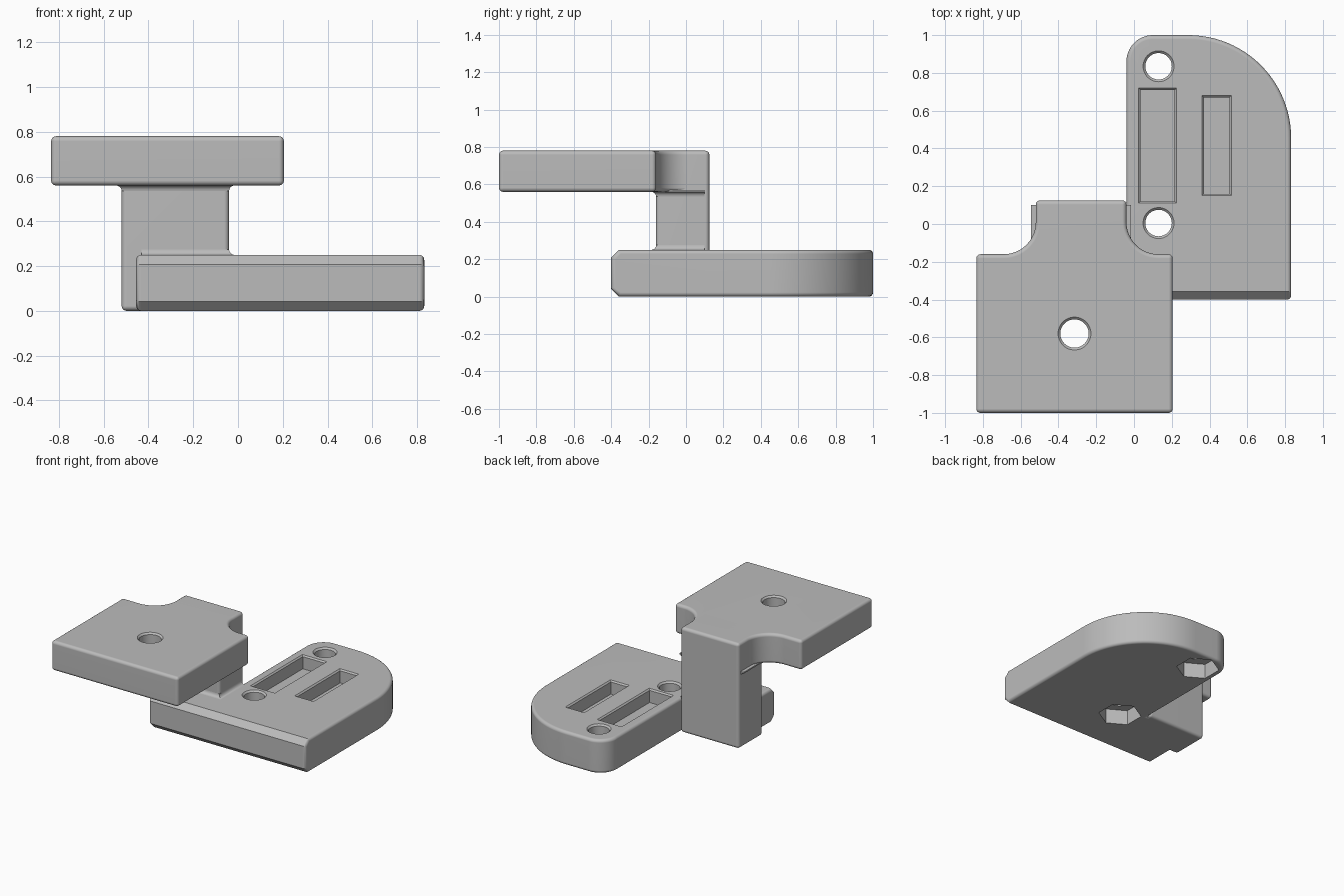
import bpy, bmesh, math
from mathutils import Vector

cube = bpy.data.objects.get("Cube")
if cube:
    bpy.data.objects.remove(cube, do_unlink=True)

GREY = (0.5, 0.5, 0.5, 1)
grey = bpy.data.materials.new("grey plastic")
grey.use_nodes = True
grey.diffuse_color = GREY
grey.node_tree.nodes["Principled BSDF"].inputs["Base Color"].default_value = GREY

BASE_TOP, PLATE_LOW, TOP = 0.25, 0.56, 0.78
COL = (-0.52, -0.16, -0.04, 0.125)      # column x0, y0, x1, y1


def arc(cx, cy, r, a0, a1, n=24):
    angles = [math.radians(a0 + (a1 - a0) * i / n) for i in range(n + 1)]
    return [(cx + r * math.cos(a), cy + r * math.sin(a)) for a in angles]


def rect(x0, y0, x1, y1):
    return [(x0, y0), (x1, y0), (x1, y1), (x0, y1)]


def loft(name, rings):
    """Closed solid through (z, outline) rings with equal point counts."""
    bm = bmesh.new()
    loops = [[bm.verts.new((x, y, z)) for x, y in pts] for z, pts in rings]
    n = len(loops[0])
    bm.faces.new(loops[0])
    bm.faces.new(loops[-1])
    for low, high in zip(loops, loops[1:]):
        for i in range(n):
            j = (i + 1) % n
            bm.faces.new((low[i], low[j], high[j], high[i]))
    bmesh.ops.recalc_face_normals(bm, faces=bm.faces)
    mesh = bpy.data.meshes.new(name)
    bm.to_mesh(mesh)
    bm.free()
    ob = bpy.data.objects.new(name, mesh)
    mesh.materials.append(grey)
    bpy.context.collection.objects.link(ob)
    return ob


def finish(ob, cutters=(), radius=0.022):
    """Round the sharp edges, cut the openings and smooth the fillets."""
    bpy.ops.object.select_all(action="DESELECT")
    bpy.context.view_layer.objects.active = ob
    ob.select_set(True)
    if radius:
        bev = ob.modifiers.new("rounding", "BEVEL")
        bev.width, bev.segments = radius, 4
        bev.limit_method, bev.angle_limit = "ANGLE", math.radians(60)
        bpy.ops.object.modifier_apply(modifier="rounding")
    for cutter in cutters:
        cut = ob.modifiers.new("cut", "BOOLEAN")
        cut.operation, cut.solver, cut.object = "DIFFERENCE", "EXACT", cutter
        bpy.ops.object.modifier_apply(modifier="cut")
        bpy.data.objects.remove(cutter, do_unlink=True)
    bpy.ops.object.shade_smooth_by_angle(angle=math.radians(30))
    weighted = ob.modifiers.new("flat faces", "WEIGHTED_NORMAL")
    weighted.keep_sharp = True


def hole(x, y, r, low, high, lip=0.012):
    rings = [(low - lip, r + 2 * lip), (low + lip, r), (high - lip, r), (high + lip, r + 2 * lip)]
    return loft("hole_cutter", [(z, arc(x, y, q, 0, 352.5, 47)) for z, q in rings])


def slot(x0, y0, x1, y1, depth=0.1, lip=0.01):
    rings = [(BASE_TOP - depth, 0), (BASE_TOP - lip, 0), (BASE_TOP + lip, 2 * lip)]
    return loft("slot_cutter", [(z, rect(x0 - o, y0 - o, x1 + o, y1 + o)) for z, o in rings])


def nut_pocket(x, y):
    hexagon = arc(x, y, 0.147, 90, 390, 5)
    return loft("nut_cutter", [(-0.05, hexagon), (0.11, hexagon)])


# Base: one large and one small rounded back corner, chamfered front
outline = ([(-0.455, -0.4), (0.832, -0.4)] + arc(0.287, 0.455, 0.545, 0, 90)
           + arc(0.1, 0.86, 0.14, 90, 180) + [(-0.04, 0.1), (-0.455, 0.1)])
base = loft("base", [(0, outline), (BASE_TOP, outline)])
bm = bmesh.new()
bm.from_mesh(base.data)
front = [e for e in bm.edges if all(v.co.y < -0.39 for v in e.verts)
         and abs(e.verts[0].co.z - e.verts[1].co.z) < 0.01]
bmesh.ops.bevel(bm, geom=front, offset=0.042, segments=1, affect="EDGES")
bm.to_mesh(base.data)
bm.free()
cutters = [slot(0.035, 0.12, 0.215, 0.71), slot(0.37, 0.16, 0.505, 0.67)]
for y in (0.005, 0.835):
    cutters += [nut_pocket(0.13, y), hole(0.13, y, 0.07, 0, BASE_TOP)]
finish(base, cutters)

# Column joining the two levels
finish(loft("column", [(0, rect(*COL)), (TOP, rect(*COL))]))

# Upper plate: square tongue with coved shoulders running into the column
x0, y0, x1, y1 = COL
cove = 0.17
outline = ([(-0.835, -1), (0.205, -1), (0.205, y0)]
           + arc(x1 + cove, y0 + cove, cove, 270, 180) + [(x1, y1), (x0, y1)]
           + arc(x0 - cove, y0 + cove, cove, 0, -90) + [(-0.835, y0)])
plate = loft("upper_plate", [(PLATE_LOW, outline), (TOP, outline)])
finish(plate, [hole(-0.315, -0.58, 0.075, PLATE_LOW, TOP)])


def collar(name, z, direction, left, r=0.025):
    """Concave fillet around the front and sides of the column."""
    rings = [(z - direction * 0.01, r)]
    for i in range(6):
        a = math.radians(18 * i)
        rings.append((z + direction * r * (1 - math.cos(a)), r * (1 - math.sin(a))))
    finish(loft(name, [(h, rect(left - o * (left == x0), y0 - o, x1 + o, y1 - 0.025))
                       for h, o in rings]), radius=0)


# Fillets where the column meets the base and the plate
collar("lower_fillet", BASE_TOP, 1, -0.43)
collar("upper_fillet", PLATE_LOW, -1, x0)
